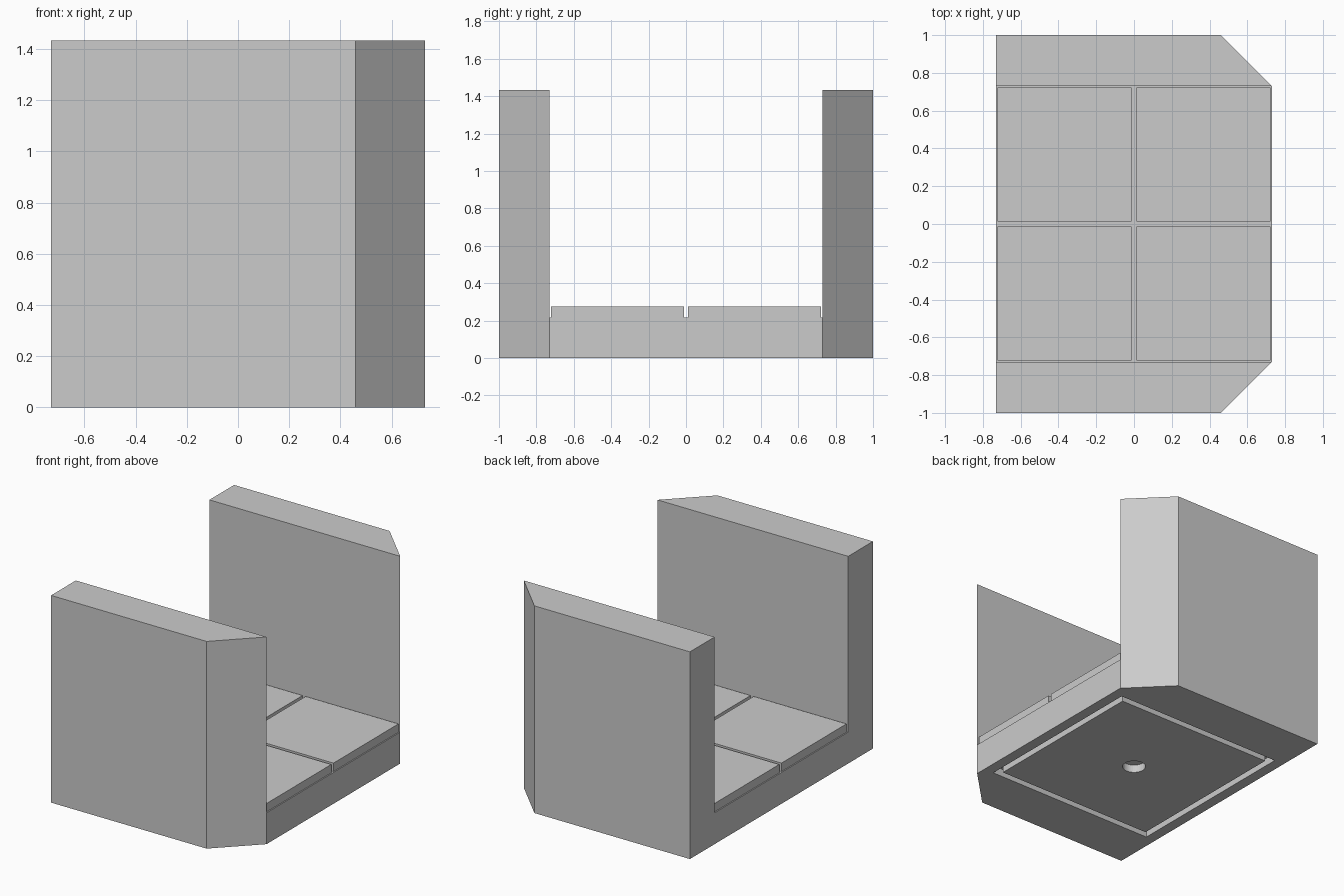
import bpy, bmesh

old = bpy.data.objects.get("Cube")
if old:
    bpy.data.objects.remove(old, do_unlink=True)

HALF_X, HALF_Y = 0.73, 1.0
WALL = 0.27           # wall thickness, also the corner chamfer
FLOOR, TOP = 0.217, 1.433
TILE_TOP = 0.275
RECESS = 0.055        # depth of the underside groove and socket

stone = bpy.data.materials.new("Plain grey")
stone.use_nodes = True
grey = (0.6, 0.6, 0.6, 1)
stone.diffuse_color = grey
stone.node_tree.nodes["Principled BSDF"].inputs["Base Color"].default_value = grey


def add_object(name, bm):
    bmesh.ops.recalc_face_normals(bm, faces=bm.faces)
    mesh = bpy.data.meshes.new(name)
    bm.to_mesh(mesh)
    bm.free()
    mesh.materials.append(stone)
    obj = bpy.data.objects.new(name, mesh)
    bpy.context.collection.objects.link(obj)
    return obj


def box(name, low, high):
    bm = bmesh.new()
    bmesh.ops.create_cube(bm, size=1)
    for v in bm.verts:
        v.co = [h if c > 0 else l for c, l, h in zip(v.co, low, high)]
    return add_object(name, bm)


def cut(target, cutter):
    mod = target.modifiers.new("Cut", "BOOLEAN")
    mod.operation = "DIFFERENCE"
    mod.solver = "EXACT"
    mod.object = cutter
    bpy.context.view_layer.objects.active = target
    bpy.ops.object.modifier_apply(modifier=mod.name)
    bpy.data.objects.remove(cutter, do_unlink=True)


# Floor and two walls: a U profile extruded along x
inner = HALF_Y - WALL
profile = [(-HALF_Y, 0), (HALF_Y, 0), (HALF_Y, TOP), (inner, TOP),
           (inner, FLOOR), (-inner, FLOOR), (-inner, TOP), (-HALF_Y, TOP)]
bm = bmesh.new()
face = bm.faces.new([bm.verts.new((-HALF_X, y, z)) for y, z in profile])
sweep = bmesh.ops.extrude_face_region(bm, geom=[face])
for v in sweep["geom"]:
    if isinstance(v, bmesh.types.BMVert):
        v.co.x = HALF_X

# Chamfered outer corners on one side: slide the outer edge back, add a corner face
for side in (-1, 1):
    for v in bm.verts:
        if v.co.x > 0 and v.co.y * side > HALF_Y - 0.01:
            v.co.x = HALF_X - WALL
# The end face becomes one flat panel below the floor and two slanted wall ends
end = next(f for f in bm.faces if all(v.co.x > 0 for v in f.verts))
inner_top = [v for v in end.verts if abs(v.co.y) < HALF_Y - 0.01]
outer = [v for v in end.verts if v not in inner_top]
bottom_edge = next(e for e in bm.edges if all(v in outer and v.co.z < 0.01 for v in e.verts))


def pick(y_side, outside, high):
    pool = outer if outside else inner_top
    same = [v for v in pool if v.co.y * y_side > 0]
    return (max if high else min)(same, key=lambda v: v.co.z)


feet = {s: bm.verts.new((HALF_X, s * inner, 0)) for s in (-1, 1)}
underside = next(f for f in bottom_edge.link_faces if f is not end)
back = [v for v in underside.verts if v.co.x < 0]
back.sort(key=lambda v: v.co.y)
low = {s: pick(s, True, False) for s in (-1, 1)}
slants = [[low[s], feet[s], pick(s, False, False), pick(s, False, True),
           pick(s, True, True)] for s in (-1, 1)]
panel = [feet[-1], feet[1], pick(1, False, False), pick(-1, False, False)]
bmesh.ops.delete(bm, geom=[end, underside], context="FACES_ONLY")
bmesh.ops.delete(bm, geom=[bottom_edge], context="EDGES")
for loop in slants + [panel, back + [low[1], feet[1], feet[-1], low[-1]]]:
    bm.faces.new(loop)
body = add_object("floor_and_walls", bm)

# Square groove on the underside
groove = box("groove_cutter", (-0.655, -0.655, -0.1), (0.655, 0.655, RECESS))
core = box("groove_core", (-0.61, -0.61, -0.2), (0.61, 0.61, 0.2))
cut(groove, core)
cut(body, groove)

# Round socket in the middle of the underside
bm = bmesh.new()
bmesh.ops.create_cone(bm, cap_ends=True, segments=32, radius1=0.075,
                      radius2=0.075, depth=2 * RECESS)
cut(body, add_object("socket_cutter", bm))

# Four raised floor tiles with narrow gaps
GAP, EDGE = 0.012, 0.722
for x_name, x0, x1 in (("right", -EDGE, -GAP), ("left", GAP, EDGE)):
    for y_name, y0, y1 in (("front", -EDGE, -GAP), ("back", GAP, EDGE)):
        box(f"floor_tile_{y_name}_{x_name}", (x0, y0, FLOOR - 0.005), (x1, y1, TILE_TOP))
